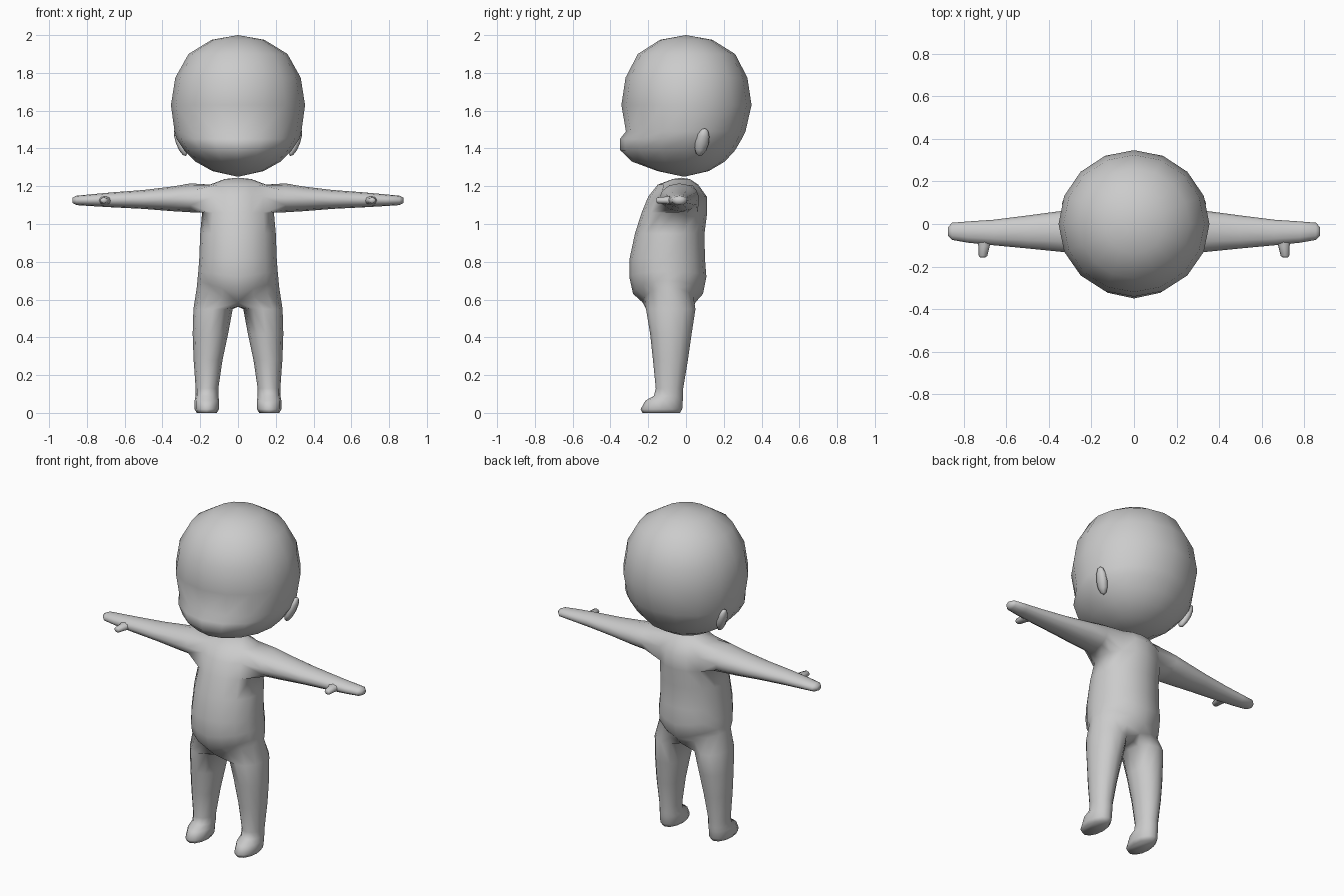
import bpy, bmesh, math
from mathutils import Matrix

if "Cube" in bpy.data.objects:
    bpy.data.objects.remove(bpy.data.objects["Cube"])

grey = bpy.data.materials.new("plain grey")
grey.diffuse_color = (0.6, 0.6, 0.6, 1)
grey.use_nodes = True
grey.node_tree.nodes["Principled BSDF"].inputs["Base Color"].default_value = grey.diffuse_color


def finish(bm, name):
    """Turn a right-hand half into a mirrored, smooth object."""
    bmesh.ops.recalc_face_normals(bm, faces=bm.faces)
    me = bpy.data.meshes.new(name)
    bm.to_mesh(me)
    bm.free()
    me.materials.append(grey)
    me.shade_smooth()
    ob = bpy.data.objects.new(name, me)
    bpy.context.collection.objects.link(ob)
    mod = ob.modifiers.new("mirror", 'MIRROR')
    mod.merge_threshold = 0.0005
    return ob


def half_ring(bm, z, front, back, width, lift=0.0, mid=None):
    """Nine points from front centre round the +x side to back centre."""
    mid = (front + back) / 2 if mid is None else mid
    ring = []
    for j in range(9):
        a = math.radians(-90 + j * 22.5)
        c, s = math.cos(a), math.sin(a)
        if j in (0, 8):
            c = 0.0
        y = mid + s * (back - mid if s > 0 else mid - front)
        ring.append(bm.verts.new((width * c, y, z + lift * c)))
    return ring


def skin(bm, a, b, closed=False, skip=()):
    n = len(a)
    for j in range(n if closed else n - 1):
        if j not in skip:
            k = (j + 1) % n
            bm.faces.new((a[j], a[k], b[k], b[j]))


def fan(bm, ring, tip):
    v = bm.verts.new(tip)
    for a, b in zip(ring, ring[1:]):
        bm.faces.new((a, b, v))


# Head: rounded skull with a muzzle ridge low on the front
bm = bmesh.new()
HEAD = [(1.28, -.15, .12, .135), (1.33, -.285, .205, .225), (1.39, -.348, .26, .285),
        (1.45, -.35, .295, .325), (1.49, -.318, .315, .336), (1.63, -.342, .347, .355),
        (1.775, -.32, .325, .332), (1.90, -.255, .26, .262), (1.975, -.138, .14, .14)]
rings = [half_ring(bm, *r, mid=0) for r in HEAD]
for a, b in zip(rings, rings[1:]):
    skin(bm, a, b)
fan(bm, rings[0], (0, -.01, 1.25))
fan(bm, rings[-1], (0, 0, 2.0))
finish(bm, "head")

# Ears: flattened lobes leaning outwards at the top
bm = bmesh.new()
m = (Matrix.Translation((.303, .085, 1.433)) @ Matrix.Rotation(math.radians(20), 4, 'Y')
     @ Matrix.Rotation(math.radians(-12), 4, 'X') @ Matrix.Diagonal((.026, .036, .08, 1)))
bmesh.ops.create_uvsphere(bm, u_segments=8, v_segments=6, radius=1, matrix=m)
finish(bm, "ears")

# Body: torso rings with an opening for the arm
bm = bmesh.new()
TORSO = [(.585, -.23, .05, .218, .08), (.63, -.28, .09, .215, .07), (.72, -.30, .108, .21, .03),
         (.82, -.298, .10, .205), (.95, -.27, .098, .20), (1.06, -.235, .112, .19),
         (1.145, -.20, .11, .185), (1.208, -.15, .065, .15), (1.238, -.07, .02, .07)]
rings = [half_ring(bm, *r) for r in TORSO]
for i, (a, b) in enumerate(zip(rings, rings[1:])):
    skin(bm, a, b, skip=(2, 3, 4, 5) if i in (5, 6) else ())
fan(bm, rings[-1], (0, -.025, 1.245))

# Arm and hand grow out of the opening
low, mid, top = rings[5:8]
loop = low[2:7] + [mid[6]] + top[6:1:-1] + [mid[2]]
ARM = [(.25, -.14, .07, 1.062, 1.215), (.35, -.13, .06, 1.068, 1.198), (.50, -.115, .04, 1.08, 1.18),
       (.66, -.10, .02, 1.088, 1.168), (.78, -.088, .012, 1.095, 1.157),
       (.855, -.075, .006, 1.10, 1.15), (.875, -.055, -.015, 1.11, 1.14)]
for x, y0, y1, z0, z1 in ARM:
    new = []
    for k in range(12):
        a = math.radians(-150 + 30 * k)
        new.append(bm.verts.new((x, (y0 + y1) / 2 + (y1 - y0) / 2 * math.cos(a),
                                 (z0 + z1) / 2 + (z1 - z0) / 2 * math.sin(a))))
    skin(bm, loop, new, True)
    loop = new
bm.faces.new(loop)

# Leg and foot grow out of the torso bottom and the crotch line
loop = rings[0] + [bm.verts.new((0, y, .562)) for y in (-.01, -.09, -.17)]
LEG = [(.55, .028, .236, -.212, .05), (.42, .052, .24, -.19, .03), (.28, .082, .235, -.175, .01),
       (.13, .104, .224, -.16, -.015), (.09, .104, .224, -.17, -.015), (.065, .10, .23, -.215, -.017),
       (.02, .10, .23, -.24, -.02), (0, .112, .218, -.23, -.032)]
for z, x0, x1, y0, y1 in LEG:
    new = []
    for k in range(12):
        a = math.radians(-120 + 30 * k)
        new.append(bm.verts.new(((x0 + x1) / 2 + (x1 - x0) / 2 * math.cos(a),
                                 (y0 + y1) / 2 + (y1 - y0) / 2 * math.sin(a), z)))
    skin(bm, loop, new, True)
    loop = new
bm.faces.new(loop)
finish(bm, "body")

# Thumbs: small tapered pegs on the front of the hands
bm = bmesh.new()
loop = None
for x, y, rx, rz in [(.70, -.07, .042, .025), (.705, -.105, .026, .02), (.71, -.15, .02, .016),
                     (.712, -.157, .012, .01)]:
    new = [bm.verts.new((x + rx * math.cos(k * math.pi / 4), y, 1.125 + rz * math.sin(k * math.pi / 4)))
           for k in range(8)]
    if loop:
        skin(bm, loop, new, True)
    loop = new
bm.faces.new(loop)
finish(bm, "thumbs")
